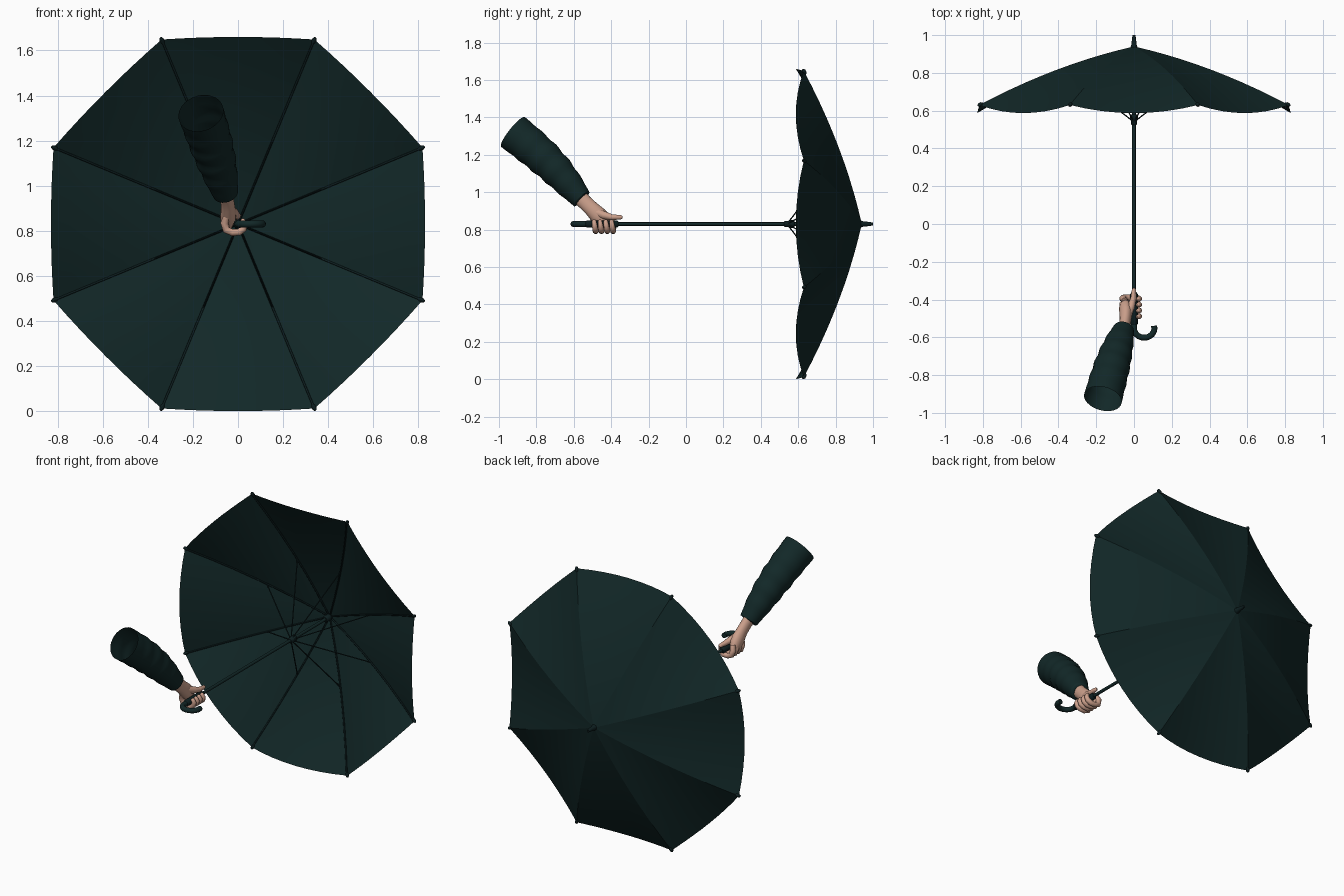
import bpy, math
from mathutils import Vector

if "Cube" in bpy.data.objects:
    bpy.data.objects.remove(bpy.data.objects["Cube"])

CZ = 0.83          # height of the shaft axis
RIB = 0.886        # rib length measured from the axis


def material(name, col):
    m = bpy.data.materials.new(name)
    m.diffuse_color = (*col, 1)
    m.use_nodes = True
    m.node_tree.nodes["Principled BSDF"].inputs["Base Color"].default_value = m.diffuse_color
    return m


TEAL = material("dark teal cloth", (0.006, 0.021, 0.021))
DARK = material("blackish teal metal", (0.004, 0.013, 0.014))
SKIN = material("skin", (0.60, 0.35, 0.26))


def make(name, verts, faces, mat):
    me = bpy.data.meshes.new(name)
    me.from_pydata([tuple(v) for v in verts], [], faces)
    me.materials.append(mat)
    for p in me.polygons:
        p.use_smooth = len(p.vertices) <= 4
    ob = bpy.data.objects.new(name, me)
    bpy.context.collection.objects.link(ob)
    return ob


def tube(name, pts, radii, mat, sides=10, caps=True, flat_x=1.0):
    """Round sections swept along a path; flat_x squeezes sections in x."""
    pts = [Vector(p) for p in pts]
    if not isinstance(radii, (list, tuple)):
        radii = [radii] * len(pts)
    verts, faces, u = [], [], None
    for i, p in enumerate(pts):
        t = (pts[min(i + 1, len(pts) - 1)] - pts[max(i - 1, 0)]).normalized()
        if u is None:
            u = t.orthogonal()
        u = (u - t * u.dot(t)).normalized()
        w = t.cross(u)
        for k in range(sides):
            a = 2 * math.pi * k / sides
            d = (u * math.cos(a) + w * math.sin(a)) * radii[i]
            d.x *= flat_x
            verts.append(p + d)
    for i in range(len(pts) - 1):
        for k in range(sides):
            a, b = i * sides + k, i * sides + (k + 1) % sides
            faces.append((a, b, b + sides, a + sides))
    if caps:
        faces.append(tuple(reversed(range(sides))))
        faces.append(tuple(range(len(verts) - sides, len(verts))))
    return make(name, verts, faces, mat)


def rounded(pts, radii):
    """Add small end sections so a limb ends in a soft tip."""
    a, b = Vector(pts[-2]), Vector(pts[-1])
    d = (b - a).normalized() * radii[-1]
    return (list(pts) + [b + d * 0.6, b + d * 0.95],
            list(radii) + [radii[-1] * 0.8, radii[-1] * 0.3])


def rib_y(r):
    return 0.94 - 0.208 * r - 0.16 * r * r


def around(r, a, y):
    return Vector((r * math.cos(a), y, CZ + r * math.sin(a)))


# Canopy: eight panels, each sagging between its ribs
RINGS, SEG = 10, 8
for n in range(8):
    a0, a1 = math.radians(22.5 + 45 * n), math.radians(67.5 + 45 * n)
    verts, faces = [], []
    for i in range(RINGS + 1):
        f = i / RINGS
        r = RIB * f
        p, q = around(r, a0, rib_y(r)), around(r, a1, rib_y(r))
        mid = math.radians(45 + 45 * n)
        for k in range(SEG + 1):
            s = k / SEG
            bow = 4 * s * (1 - s) * f * f
            out = Vector((math.cos(mid), 0, math.sin(mid))) * 0.0115 * bow
            verts.append(p.lerp(q, s) + out + Vector((0, -0.043 * bow, 0)))
    for i in range(RINGS):
        for k in range(SEG):
            a = i * (SEG + 1) + k
            if i == 0:
                faces.append((a, a + SEG + 2, a + SEG + 1))
            else:
                faces.append((a, a + 1, a + SEG + 2, a + SEG + 1))
    make("canopy_panel", verts, faces, TEAL)

    # Rib, stretcher and rib end cap
    steps = [0.02 + (RIB - 0.02) * j / 6 for j in range(7)]
    tube("rib", [around(r, a0, rib_y(r) - 0.006) for r in steps], 0.005, DARK, 6)
    tube("stretcher", [around(0.014, a0, 0.55), around(0.4, a0, rib_y(0.4) - 0.008)],
         0.0035, DARK, 6)
    tip = [around(RIB + d, a0, rib_y(RIB) - 0.45 * d) for d in (-0.02, -0.012, 0.002, 0.009)]
    tube("rib_tip", tip, [0.005, 0.010, 0.010, 0.005], DARK, 8)


def axial(name, profile, mat, sides=14):
    return tube(name, [(0, y, CZ) for y, r in profile], [r for y, r in profile], mat, sides)


# Shaft with its fittings
axial("shaft", [(-0.5, 0.0095), (0.95, 0.0095)], TEAL)
axial("ferrule", [(0.925, 0.022), (0.945, 0.015), (0.97, 0.012), (1.0, 0.008)], DARK)
axial("runner", [(0.525, 0.013), (0.53, 0.017), (0.55, 0.017), (0.552, 0.021),
                 (0.575, 0.021), (0.58, 0.014)], DARK)
axial("top_notch", [(0.885, 0.014), (0.89, 0.02), (0.925, 0.02)], DARK)
axial("grip", [(-0.535, 0.016), (-0.53, 0.02), (-0.37, 0.02), (-0.36, 0.012)], DARK)

# Curved hook handle
hook = [(0, -0.5, CZ)]
for j in range(15):
    a = math.pi + math.radians(195) * j / 14
    hook.append((0.054 + 0.054 * math.cos(a), -0.552 + 0.05 * math.sin(a), CZ))
tube("hook_handle", hook, 0.016, TEAL, 12)

# Sleeve: open tube, wrinkled along its length
end, wrist = Vector((-0.165, -0.925, 1.322)), Vector((-0.055, -0.56, 0.965))
N = 26
sleeve_pts, sleeve_r = [], []
for j in range(N + 1):
    f = j / N
    sleeve_pts.append(end.lerp(wrist, f) + Vector((0, 0.012, 0.012)) * math.sin(math.pi * f))
    sleeve_r.append(0.102 - 0.012 * f - 0.034 * f ** 3
                    + 0.0035 * math.sin(f * 33) * math.sin(math.pi * f))
tube("sleeve", sleeve_pts, sleeve_r, TEAL, 28, caps=False)
cuff_d = (wrist - end).normalized()
tube("cuff_fold", [wrist - cuff_d * 0.01, wrist, wrist + cuff_d * 0.004],
     [0.055, 0.056, 0.038], TEAL, 28)

# Hand: wrist and palm, beside the grip on the left
p, r = rounded([(-0.057, -0.575, 0.98), (-0.05, -0.54, 0.945), (-0.045, -0.505, 0.912),
                (-0.043, -0.475, 0.882), (-0.045, -0.445, 0.855), (-0.047, -0.43, 0.835)],
               [0.043, 0.040, 0.041, 0.046, 0.046, 0.036])
tube("palm", p, r, SKIN, 18, flat_x=0.75)

# Thumb lies forward along the shaft
p, r = rounded([(-0.035, -0.48, 0.892), (-0.015, -0.435, 0.876), (-0.003, -0.395, 0.866),
                (0.0, -0.35, 0.866)], [0.024, 0.021, 0.016, 0.012])
tube("thumb", p, r, SKIN, 12)

# Four fingers wrapped under the grip
for j in range(4):
    y = -0.39 - 0.031 * j
    curl = [(-0.050, y - 0.015, 0.862), (-0.060, y - 0.004, 0.835), (-0.052, y, 0.804),
            (-0.025, y, 0.792), (0.005, y, 0.794), (0.024, y - 0.003, 0.808),
            (0.029, y - 0.006, 0.828), (0.022, y - 0.008, 0.843)]
    p, r = rounded(curl, [0.016, 0.018, 0.0175, 0.016, 0.0165, 0.0155, 0.014, 0.012])
    tube("finger", p, r, SKIN, 10)
